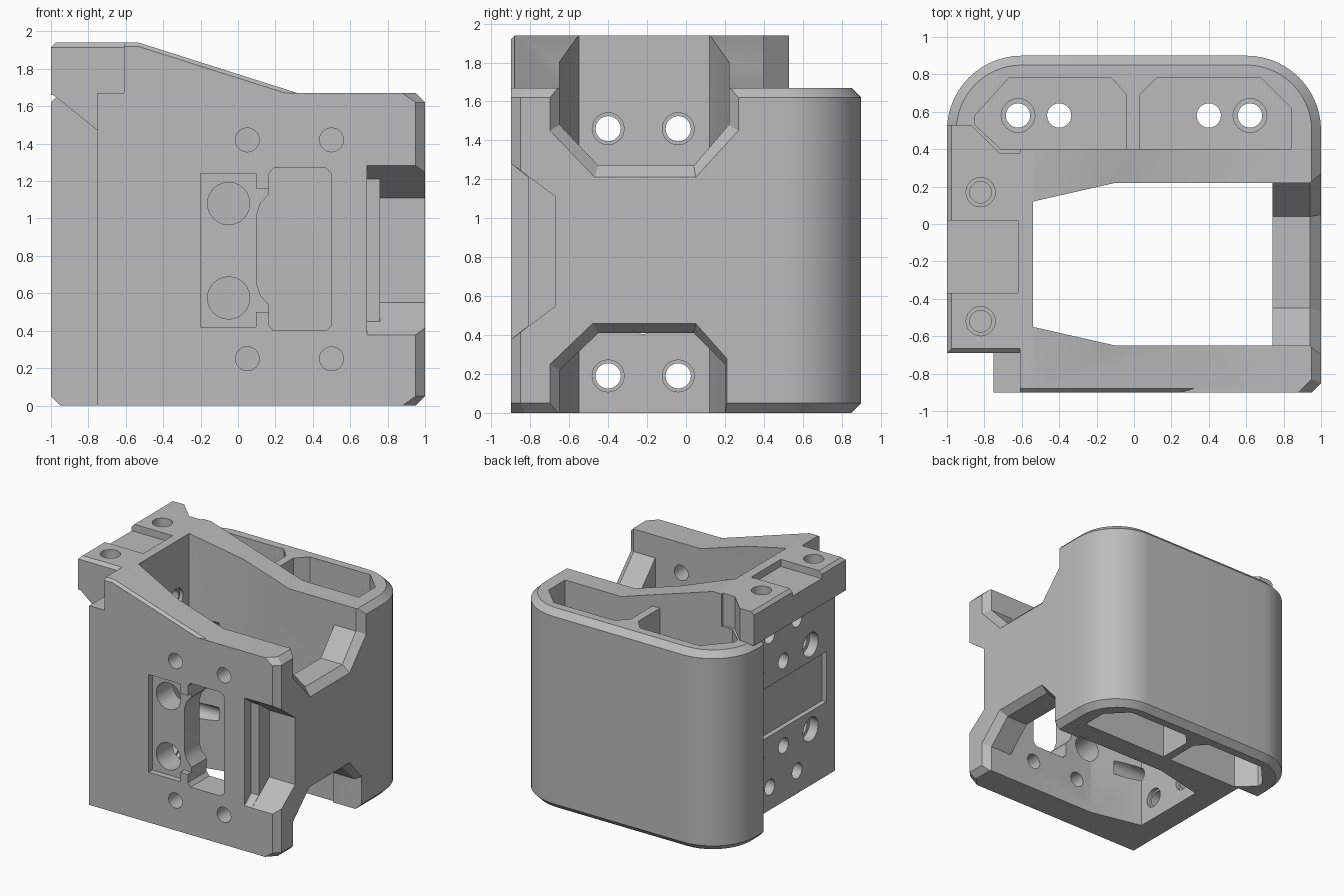
import bpy, bmesh, math

if "Cube" in bpy.data.objects:
    bpy.data.objects.remove(bpy.data.objects["Cube"], do_unlink=True)

grey = bpy.data.materials.new("plain grey")
grey.use_nodes = True
COLOUR = (0.5, 0.5, 0.5, 1)
grey.diffuse_color = COLOUR
for node in grey.node_tree.nodes:
    if node.type == 'BSDF_PRINCIPLED':
        node.inputs["Base Color"].default_value = COLOUR

PLACE = {'x': lambda a, b, t: (t, a, b),
         'y': lambda a, b, t: (a, t, b),
         'z': lambda a, b, t: (a, b, t)}


def prism(name, axis, pts, lo, hi, end_pts=None, chamfer=0, where=None):
    """Extrude or loft an outline along an axis, chamfering chosen edges."""
    bm = bmesh.new()
    put = PLACE[axis]
    a = [bm.verts.new(put(*p, lo)) for p in pts]
    b = [bm.verts.new(put(*p, hi)) for p in (end_pts or pts)]
    bm.faces.new(a)
    bm.faces.new(b)
    n = len(a)
    for i in range(n):
        j = (i + 1) % n
        bm.faces.new((a[i], a[j], b[j], b[i]))
    bmesh.ops.recalc_face_normals(bm, faces=bm.faces)
    if chamfer:
        edges = [e for e in bm.edges
                 if where((e.verts[0].co + e.verts[1].co) / 2, e)]
        bmesh.ops.bevel(bm, geom=edges, offset=chamfer, segments=1,
                        affect='EDGES', profile=0.5)
        bmesh.ops.recalc_face_normals(bm, faces=bm.faces)
    mesh = bpy.data.meshes.new(name)
    bm.to_mesh(mesh)
    bm.free()
    ob = bpy.data.objects.new(name, mesh)
    bpy.context.collection.objects.link(ob)
    ob.data.materials.append(grey)
    return ob


def arc(cx, cy, r, start, end, n):
    return [(cx + r * math.cos(math.radians(start + (end - start) * i / n)),
             cy + r * math.sin(math.radians(start + (end - start) * i / n)))
            for i in range(n + 1)]


def rect(x0, x1, y0, y1):
    return [(x0, y0), (x1, y0), (x1, y1), (x0, y1)]


def flat_edge(e):
    return abs(e.verts[0].co.z - e.verts[1].co.z) < 1e-4


# Main body: rounded at the back, chamfered along top and bottom
outline = ([(-0.75, -0.9), (0.95, -0.9), (1, -0.85)]
           + arc(0.6, 0.5, 0.4, 0, 90, 14) + arc(-0.6, 0.5, 0.4, 90, 180, 14)
           + [(-1, 0.4), (-0.75, 0.4)])
body = prism("bracket_body", 'z', outline, 0, 1.67, chamfer=0.05,
             where=lambda m, e: flat_edge(e) and (abs(m.x) > 0.97 or m.y > 0.41))


def combine(other, operation):
    mod = body.modifiers.new(operation, 'BOOLEAN')
    mod.operation = operation
    mod.solver = 'EXACT'
    mod.object = other
    bpy.context.view_layer.objects.active = body
    bpy.ops.object.modifier_apply(modifier=mod.name)
    bpy.data.objects.remove(other, do_unlink=True)


def add(*args, **kw):
    combine(prism(*args, **kw), 'UNION')


def cut(axis, pts, lo, hi, end_pts=None):
    combine(prism("cutter", axis, pts, lo, hi, end_pts), 'DIFFERENCE')


def drill(axis, a, b, r, lo, hi):
    cut(axis, arc(a, b, r, 0, 345, 23), lo, hi)


# Sloping upper walls
add("upper_wall", 'y',
    [(-0.61, 1.5), (0.32, 1.5), (0.32, 1.67), (-0.53, 1.94), (-0.61, 1.94)],
    -0.9, 0.4, chamfer=0.02,
    where=lambda m, e: m.y < -0.89 and m.z > 1.7 and m.x > -0.6)

# Overhanging side flange and its gusset
add("side_flange", 'z',
    [(-1, -0.69), (-0.57, -0.69), (-0.57, 0.38), (-0.72, 0.38),
     (-0.87, 0.53), (-1, 0.53)],
    1.66, 1.94, chamfer=0.025,
    where=lambda m, e: m.z > 1.9 and m.x < -0.6 and m.y < 0.3)
add("flange_gusset", 'y', [(-1, 1.67), (-0.7, 1.67), (-0.7, 1.43)],
    -0.685, -0.6)

# Central shaft, tapered towards the flange
cut('z', [(-0.54, -0.55), (-0.1, -0.65), (0.74, -0.65), (0.74, 0.22),
          (-0.1, 0.22), (-0.54, 0.12)], -0.1, 2.1)

# Rear pockets above and below a perforated floor
pockets = [
    [(-0.04, 0.4), (-0.04, 0.69), (-0.12, 0.78), (-0.67, 0.78),
     (-0.85, 0.58), (-0.85, 0.53), (-0.71, 0.4)],
    [(0.03, 0.4), (0.84, 0.4), (0.84, 0.62), (0.68, 0.78),
     (0.12, 0.78), (0.03, 0.69)]]
for pocket in pockets:
    cut('z', pocket, 1.0, 1.8)
    cut('z', pocket, -0.1, 0.8)
for side in (-1, 1):
    drill('z', side * 0.62, 0.58, 0.065, 0.7, 1.1)
    drill('z', side * 0.62, 0.58, 0.09, 0.95, 1.1)
    drill('z', side * 0.4, 0.58, 0.065, 0.7, 1.1)

# Flared openings at the top and bottom of the right wall
inner_top = [(-0.65, 1.8), (-0.65, 1.48), (-0.45, 1.27),
             (0.04, 1.27), (0.22, 1.48), (0.22, 1.8)]
outer_top = [(-0.7, 1.8), (-0.7, 1.45), (-0.47, 1.21),
             (0.05, 1.21), (0.27, 1.45), (0.27, 1.8)]
inner_low = [(-0.65, -0.1), (-0.65, 0.22), (-0.45, 0.41),
             (0.04, 0.41), (0.2, 0.25), (0.2, -0.1)]
outer_low = [(-0.7, -0.1), (-0.7, 0.25), (-0.48, 0.46),
             (0.05, 0.46), (0.21, 0.28), (0.21, -0.1)]
for inner, outer in ((inner_top, outer_top), (inner_low, outer_low)):
    cut('x', inner, 0.7, 1.1)
    cut('x', inner, 0.94, 1.001, outer)

# Stepped notch in the front right edge
cut('x', [(-0.91, 1.29), (-0.67, 1.11), (-0.67, 0.55), (-0.91, 0.37)], 0.76, 1.1)
cut('x', [(-0.91, 1.29), (-0.81, 1.21), (-0.81, 0.45), (-0.91, 0.37)], 0.69, 0.8)

# Front window, shallow plate recess and holes
window = [(0.19, 0.4), (0.47, 0.4), (0.5, 0.43), (0.5, 1.24), (0.47, 1.27),
          (0.19, 1.27), (0.165, 1.24), (0.165, 1.13), (0.12, 1.08),
          (0.1, 1.02), (0.1, 0.65), (0.12, 0.59), (0.165, 0.54), (0.165, 0.43)]
cut('y', window, -1, -0.5)
cut('y', rect(-0.2, 0.095, 0.42, 1.24), -1, -0.85)
cut('y', rect(0.09, 0.18, 0.5, 1.16), -1, -0.85)
for z in (0.575, 1.08):
    drill('y', -0.05, z, 0.113, -1, -0.5)
for x in (0.05, 0.5):
    for z in (0.25, 1.42):
        drill('y', x, z, 0.064, -1, -0.5)

# Left wall: panel recess and rows of holes
cut('x', rect(-0.79, 0.32, 0.62, 1.04), -0.9, -0.71)
for z in (0.19, 1.46):
    for y in (-0.4, -0.04):
        drill('x', y, z, 0.065, -0.9, -0.3)
        drill('x', y, z, 0.082, -0.57, -0.3)
for z in (0.47, 1.18):
    for y in (-0.58, -0.22, 0.14):
        drill('x', y, z, 0.065, -0.9, -0.3)
        if y != -0.22:
            drill('x', y, z, 0.1, -0.9, -0.67)

# Flange channel and screw holes
cut('z', rect(-1.1, -0.62, -0.37, 0.02), 1.88, 2.1)
for y in (-0.52, 0.17):
    drill('z', -0.82, y, 0.078, 1.84, 2.1)
    drill('z', -0.82, y, 0.058, 1.74, 2.1)

# Flat faces with smooth rounded corners and bores
bpy.ops.object.select_all(action='DESELECT')
body.select_set(True)
bpy.context.view_layer.objects.active = body
bpy.ops.object.shade_smooth_by_angle(angle=math.radians(25))
